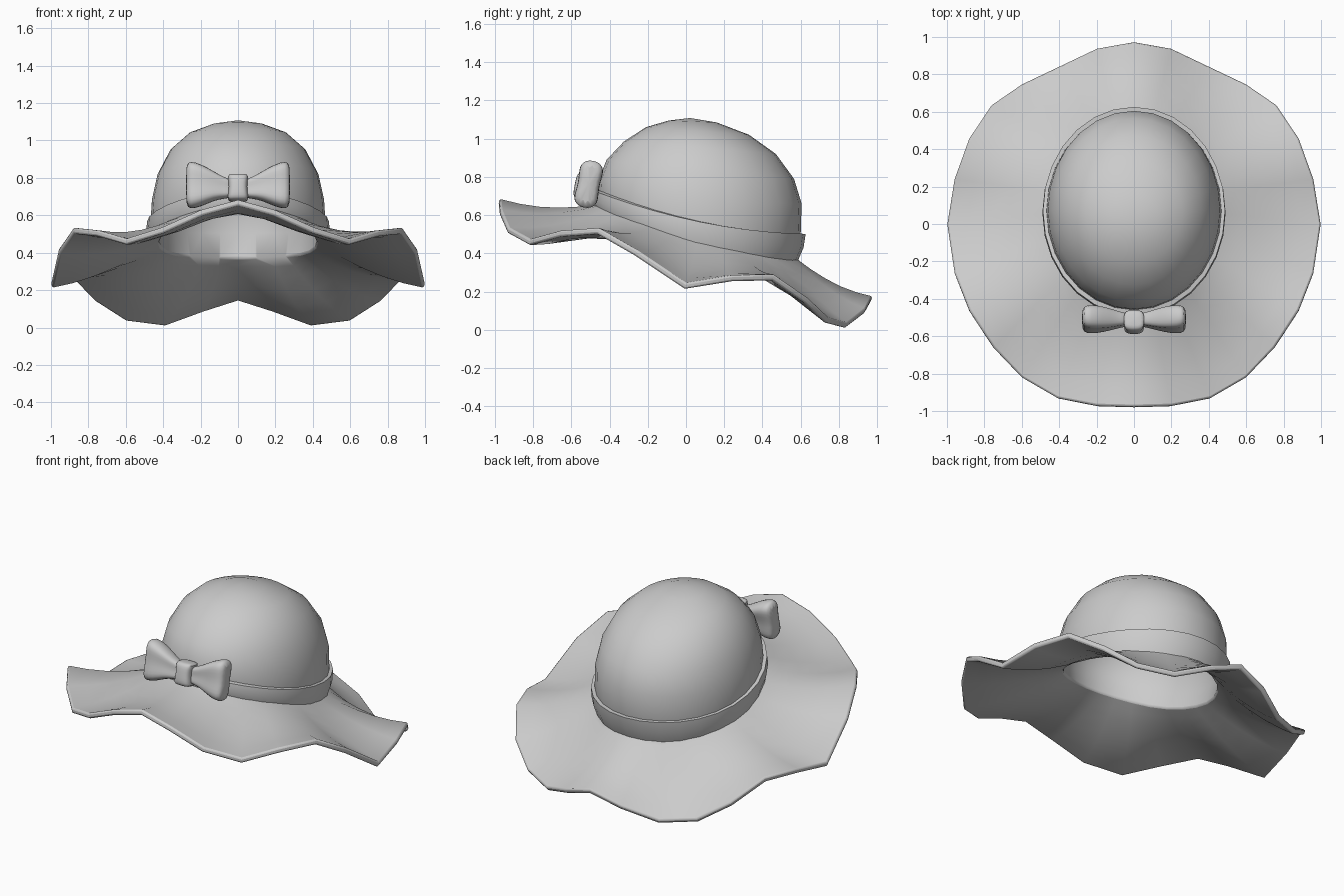
import bpy, bmesh, math
from mathutils import Matrix

if "Cube" in bpy.data.objects:
    bpy.data.objects.remove(bpy.data.objects["Cube"])

N = 28  # segments around the hat


def finish(name, bm, angle=50, subdiv=0):
    bmesh.ops.recalc_face_normals(bm, faces=bm.faces)
    me = bpy.data.meshes.new(name)
    bm.to_mesh(me)
    bm.free()
    ob = bpy.data.objects.new(name, me)
    bpy.context.collection.objects.link(ob)
    if subdiv:
        ob.modifiers.new("subdiv", "SUBSURF").levels = subdiv
        ob.modifiers["subdiv"].render_levels = subdiv
    bpy.ops.object.select_all(action='DESELECT')
    ob.select_set(True)
    bpy.context.view_layer.objects.active = ob
    bpy.ops.object.shade_smooth_by_angle(angle=math.radians(angle))
    return ob


def loft(bm, rings, closed=False, caps=(False, False)):
    vs = [[bm.verts.new(p) for p in r] for r in rings]
    n = len(rings[0])
    pairs = list(zip(vs, vs[1:])) + ([(vs[-1], vs[0])] if closed else [])
    for a, b in pairs:
        for i in range(n):
            j = (i + 1) % n
            bm.faces.new((a[i], a[j], b[j], b[i]))
    for ring, cap in ((vs[0], caps[0]), (vs[-1], caps[1])):
        if cap:
            bm.faces.new(ring)
    return vs


def hat_ring(rx, yf, zf, yb, zb, sag=-0.05):
    # sagging tilted ellipse given by half width, front point and back point
    pts = []
    for k in range(N):
        a = 2 * math.pi * k / N
        s = math.cos(a)
        pts.append((rx * math.sin(a), (yf + yb) / 2 + (yb - yf) / 2 * s,
                    (zf + zb) / 2 + (zb - zf) / 2 * s + sag * (1 - s * s)))
    return pts


# Wavy rim, right half from back to front, then mirrored
half = [(0, .975, .175), (.2, .94, .11), (.4, .845, .035), (.6, .75, .06),
        (.76, .64, .165), (.88, .46, .29), (.96, .24, .285), (1, 0, .245),
        (.96, -.26, .42), (.88, -.46, .535), (.75, -.66, .52),
        (.6, -.82, .475), (.41, -.93, .535), (.2, -.97, .63), (0, -.975, .685)]
rim = half + [(-x, y, z) for x, y, z in half[-2:0:-1]]

# Brim and crown as one shell
base = hat_ring(.455, -.455, .66, .57, .38)
rings = []
for t in (1, .8, .6, .4, .2, .08):
    rings.append([tuple(p + (q - p) * t - (.13 * t * (1 - t) if i == 2 else 0)
                        for i, (p, q) in enumerate(zip(a, b)))
                  for a, b in zip(base, rim)])
rings.append(base)
for args in ((.468, -.46, .72, .60, .50, -.05), (.46, -.455, .79, .605, .66, -.04),
             (.43, -.415, .89, .565, .79, -.02), (.36, -.325, .985, .47, .92, 0),
             (.26, -.21, 1.06, .33, 1.02, 0), (.13, -.09, 1.095, .16, 1.085, 0)):
    rings.append(hat_ring(*args))
bm = bmesh.new()
vs = loft(bm, rings)
tip = bm.verts.new((0, .02, 1.108))
for i in range(N):
    bm.faces.new((vs[-1][i], vs[-1][(i + 1) % N], tip))
bmesh.ops.recalc_face_normals(bm, faces=bm.faces)
if tip.normal.z < 0 or any(f.normal.z < 0 for f in tip.link_faces):
    bmesh.ops.reverse_faces(bm, faces=bm.faces)
bmesh.ops.solidify(bm, geom=bm.faces[:], thickness=.032)
bm.normal_update()
hat = finish("hat_brim_and_crown", bm, 60)
bev = hat.modifiers.new("rim_round", "BEVEL")
bev.width = .01
bev.segments = 2
bev.limit_method = 'ANGLE'
bev.angle_limit = math.radians(60)

# Ribbon band around the crown
bm = bmesh.new()
loft(bm, [hat_ring(.45, -.45, .65, .56, .365),
          hat_ring(.476, -.48, .645, .585, .36),
          hat_ring(.49, -.492, .685, .615, .43),
          hat_ring(.487, -.485, .728, .626, .502),
          hat_ring(.46, -.45, .732, .595, .502)], closed=True)
finish("ribbon_band", bm, 50)

# Bow: pinched loops left and right, tilted back with the crown
tilt = Matrix.Translation((0, -.51, .757)) @ Matrix.Rotation(math.radians(-11), 4, 'X')
loop_sections = [(.02, .05, .06, -.015), (.07, .055, .07, -.012), (.13, .08, .105, 0),
                 (.2, .118, .125, .003), (.255, .132, .125, .005), (.28, .12, .085, .005)]
for side, name in ((1, "bow_loop_right"), (-1, "bow_loop_left")):
    bm = bmesh.new()
    rings = []
    for x, h, d, cz in loop_sections:
        ring = []
        for k in range(16):
            a = 2 * math.pi * k / 16
            c, s = math.cos(a), math.sin(a)
            ring.append((side * x, s * d * (1 - .55 * s * s), cz + c * h))
        rings.append(ring)
    loft(bm, rings, caps=(True, True))
    bm.transform(tilt)
    finish(name, bm, 60, 1)

# Bow knot
bm = bmesh.new()
rings = []
for z, hx, hy in ((-.085, .045, .035), (-.075, .058, .055), (-.045, .053, .06), (-.01, .05, .06),
                  (.025, .053, .06), (.05, .058, .055), (.06, .045, .035)):
    ring = []
    for k in range(16):
        a = 2 * math.pi * k / 16
        c, s = math.cos(a), math.sin(a)
        ring.append((math.copysign(abs(c) ** .6, c) * hx,
                     -.012 + math.copysign(abs(s) ** .6, s) * hy, z))
    rings.append(ring)
loft(bm, rings, caps=(True, True))
bm.transform(tilt)
finish("bow_knot", bm, 60, 1)
